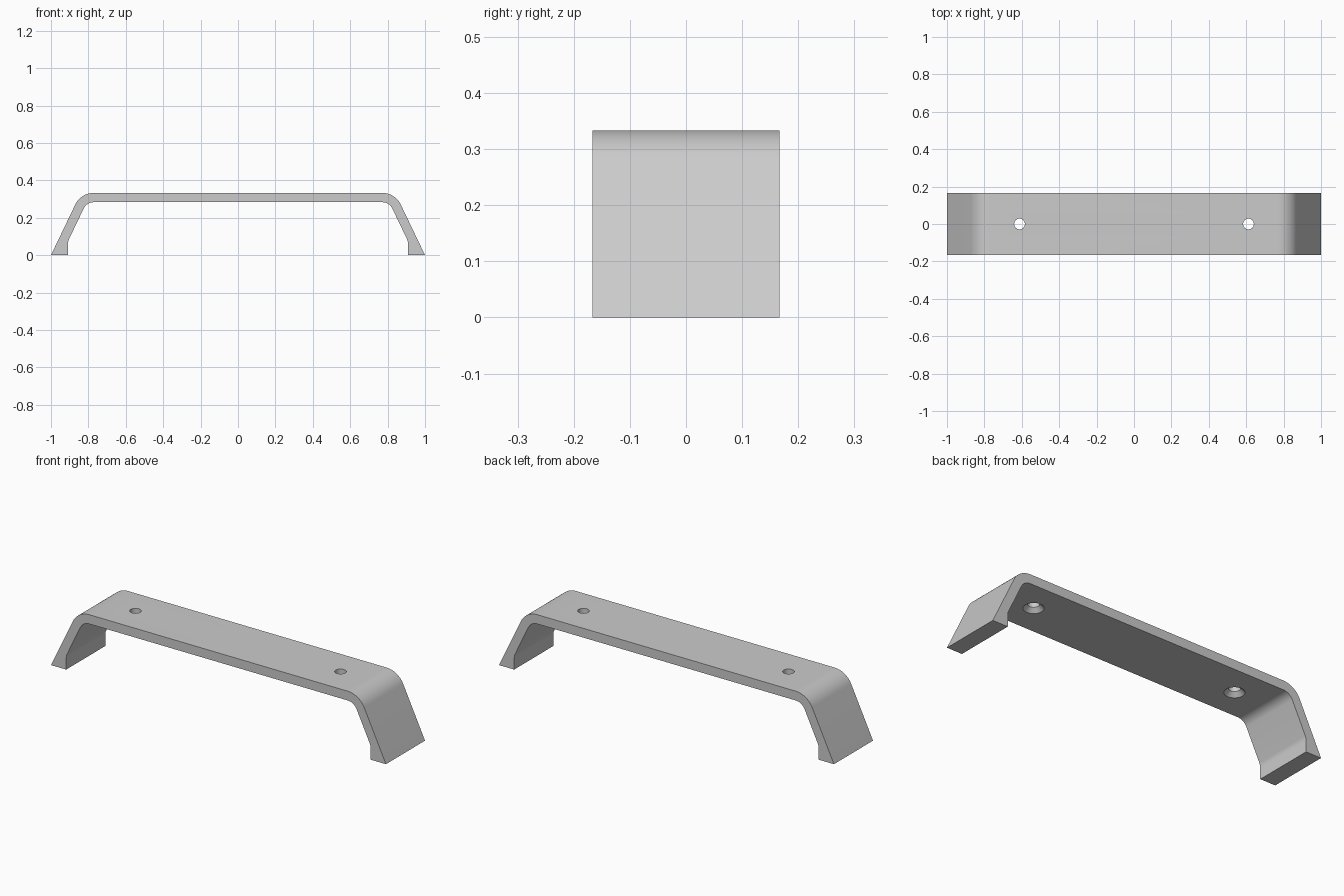
import bpy
import bmesh
import math
from mathutils import Vector

cube = bpy.data.objects.get("Cube")
if cube:
    bpy.data.objects.remove(cube)

HEIGHT, THICK, DEPTH = 0.333, 0.05, 0.333
SLOPE = 0.48                          # outward run of a leg per unit of height
HOLE_X, HOLE_R, SINK_R = 0.612, 0.0285, 0.05

grey = bpy.data.materials.new("satin_grey")
grey.use_nodes = True
grey.diffuse_color = (0.6, 0.6, 0.6, 1)
grey.node_tree.nodes["Principled BSDF"].inputs["Base Color"].default_value = grey.diffuse_color


def fillet(before, corner, after, radius, steps=12):
    """Points of an arc that rounds a corner."""
    before, corner, after = Vector(before), Vector(corner), Vector(after)
    a, b = (before - corner).normalized(), (after - corner).normalized()
    half = a.angle(b) / 2
    centre = corner + (a + b).normalized() * (radius / math.sin(half))
    start = (corner + a * (radius / math.tan(half)) - centre).normalized()
    end = (corner + b * (radius / math.tan(half)) - centre).normalized()
    return [centre + start.slerp(end, i / steps).normalized() * radius
            for i in range(steps + 1)]


def add_object(name, bm):
    bmesh.ops.recalc_face_normals(bm, faces=bm.faces)
    mesh = bpy.data.meshes.new(name)
    bm.to_mesh(mesh)
    bm.free()
    obj = bpy.data.objects.new(name, mesh)
    bpy.context.collection.objects.link(obj)
    mesh.materials.append(grey)
    return obj


# Half profile, from the outer toe over the top and back to the foot
under = HEIGHT - THICK
shift = THICK * math.hypot(1, SLOPE)
foot_x = 0.909
toe, foot = (1, 0), (foot_x, 0)
outer = (1 - SLOPE * HEIGHT, HEIGHT)
inner = (1 - shift - SLOPE * under, under)
knee = (foot_x, (1 - shift - foot_x) / SLOPE)
outer_half = [Vector(toe)] + fillet(toe, outer, (0, HEIGHT), 0.11)
inner_half = (fillet((0, under), inner, knee, 0.06)
              + fillet(inner, knee, foot, 0.06, 6) + [Vector(foot)])


def mirrored(points):
    return [Vector((-p.x, p.y)) for p in reversed(points)]


outline = outer_half + mirrored(outer_half) + mirrored(inner_half) + inner_half

# Bent bar, extruded from front to back
bm = bmesh.new()
face = bm.faces.new([bm.verts.new((p.x, -DEPTH / 2, p.y)) for p in outline])
extruded = bmesh.ops.extrude_face_region(bm, geom=[face], use_keep_orig=True)
moved = [g for g in extruded["geom"] if isinstance(g, bmesh.types.BMVert)]
bmesh.ops.translate(bm, verts=moved, vec=(0, DEPTH, 0))
bar = add_object("handle_bar", bm)

# Screw holes, countersunk from below
margin = 0.02
rings = [(SINK_R, under - margin), (SINK_R, under),
         (HOLE_R, under + SINK_R - HOLE_R), (HOLE_R, HEIGHT + margin)]
bm = bmesh.new()
for x in (-HOLE_X, HOLE_X):
    loops = []
    for radius, z in rings:
        ring = bmesh.ops.create_circle(bm, segments=32, radius=radius)["verts"]
        bmesh.ops.translate(bm, verts=ring, vec=(x, 0, z))
        loops.append(ring)
    for low, high in zip(loops, loops[1:]):
        for i in range(len(low)):
            bm.faces.new((low[i - 1], low[i], high[i], high[i - 1]))
    bm.faces.new(loops[0])
    bm.faces.new(loops[-1])
cutter = add_object("hole_cutter", bm)
cutter.hide_render = True

cut = bar.modifiers.new("screw_holes", "BOOLEAN")
cut.operation = "DIFFERENCE"
cut.solver = "EXACT"
cut.object = cutter
bpy.ops.object.select_all(action="DESELECT")
bpy.context.view_layer.objects.active = bar
bar.select_set(True)
bpy.ops.object.modifier_apply(modifier=cut.name)
bpy.data.objects.remove(cutter)
bpy.ops.object.shade_smooth_by_angle(angle=math.radians(30))
